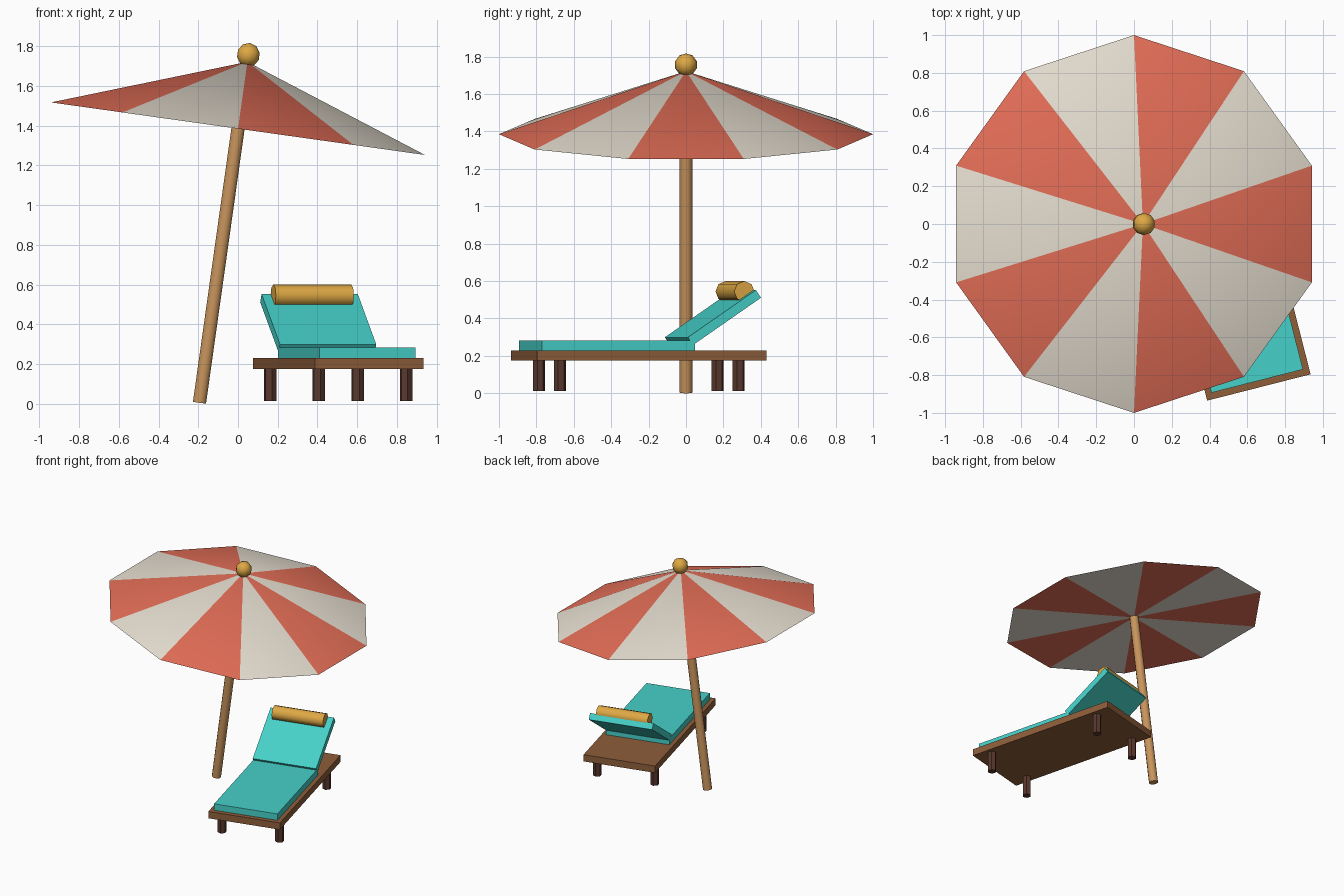
import bpy, bmesh, math
from mathutils import Matrix, Vector

cube = bpy.data.objects.get("Cube")
if cube:
    bpy.data.objects.remove(cube, do_unlink=True)


def material(name, r, g, b):
    """Flat colour from 0-255 display values, stored as linear."""
    rgba = [(((c / 255) + 0.055) / 1.055) ** 2.4 for c in (r, g, b)] + [1]
    m = bpy.data.materials.new(name)
    m.use_nodes = True
    m.diffuse_color = rgba
    m.node_tree.nodes["Principled BSDF"].inputs["Base Color"].default_value = rgba
    return m


CORAL = material("coral_fabric", 228, 110, 87)
CREAM = material("cream_fabric", 232, 224, 210)
TEAL = material("teal_cushion", 70, 208, 200)
GOLD = material("gold", 222, 168, 68)
POLE = material("light_wood", 200, 148, 92)
FRAME = material("brown_wood", 142, 94, 58)
LEG = material("dark_wood", 90, 57, 46)


def finish(name, bm, matrix, mats, smooth=50):
    """Shade, place and link a mesh; edges sharper than the limit stay hard."""
    bmesh.ops.recalc_face_normals(bm, faces=bm.faces)
    for f in bm.faces:
        f.smooth = smooth > 0
    for e in bm.edges:
        e.smooth = e.calc_face_angle(0) < math.radians(smooth)
    mesh = bpy.data.meshes.new(name)
    bm.to_mesh(mesh)
    bm.free()
    for m in mats:
        mesh.materials.append(m)
    ob = bpy.data.objects.new(name, mesh)
    ob.matrix_world = matrix
    bpy.context.scene.collection.objects.link(ob)


def box(name, size, matrix, mat):
    bm = bmesh.new()
    bmesh.ops.create_cube(bm, size=1, matrix=Matrix.Diagonal((*size, 1)))
    finish(name, bm, matrix, [mat], 0)


def cylinder(name, sides, radius, length, matrix, mat, smooth=50):
    bm = bmesh.new()
    bmesh.ops.create_cone(bm, cap_ends=True, segments=sides, radius1=radius,
                          radius2=radius, depth=length)
    finish(name, bm, matrix, [mat], smooth)


move = Matrix.Translation

# Parasol: everything sits on one leaning axis, origin at the rim centre
parasol = move((0, 0, 1.385)) @ Matrix.Rotation(math.radians(8), 4, 'Y')

# Canopy: ten alternating panels above, the same wedges underneath
PANELS = 10
bm = bmesh.new()
angles = [math.tau * (i - 0.5) / PANELS for i in range(PANELS)]
rim = [bm.verts.new((math.cos(a), math.sin(a), 0)) for a in angles]
apex = bm.verts.new((0, 0, 0.34))
hub = bm.verts.new((0, 0, 0))
for i in range(PANELS):
    for centre in (apex, hub):
        face = bm.faces.new((rim[i], rim[(i + 1) % PANELS], centre))
        face.material_index = i % 2
finish("canopy", bm, parasol, [CORAL, CREAM], 30)

# Pole runs from the ground to just under the apex
pole_low, pole_high = -1.394, 0.3
cylinder("parasol_pole", 10, 0.035, pole_high - pole_low,
         parasol @ move((0, 0, (pole_low + pole_high) / 2)), POLE)

# Finial ball
bm = bmesh.new()
bmesh.ops.create_uvsphere(bm, u_segments=10, v_segments=5, radius=0.061)
finish("finial", bm, parasol @ move((0, 0, 0.375)), [GOLD], 80)

# Lounger: turned about z, local -y is the foot end
lounger = move((0.505, -0.2525, 0)) @ Matrix.Rotation(math.radians(14.3), 4, 'Z')

box("lounger_frame", (0.565, 1.265, 0.055), lounger @ move((0, 0, 0.202)), FRAME)

for sx, side in ((-1, "right"), (1, "left")):
    for sy, end in ((-1, "foot"), (1, "head")):
        cylinder(f"{end}_{side}_leg", 6, 0.033, 0.166,
                 lounger @ move((sx * 0.227, sy * 0.493, 0.096)), LEG, 0)

box("seat_cushion", (0.5, 0.845, 0.052), lounger @ move((0, -0.175, 0.256)), TEAL)

box("backrest_cushion", (0.5, 0.452, 0.05),
    lounger @ move((0, 0.409, 0.405)) @ Matrix.Rotation(math.radians(34), 4, 'X'), TEAL)

# Bolster pillow lies across the top of the backrest
cylinder("head_pillow", 8, 0.056, 0.405,
         lounger @ move((0, 0.531, 0.544)) @ Matrix.Rotation(math.pi / 2, 4, 'Y'), GOLD)
